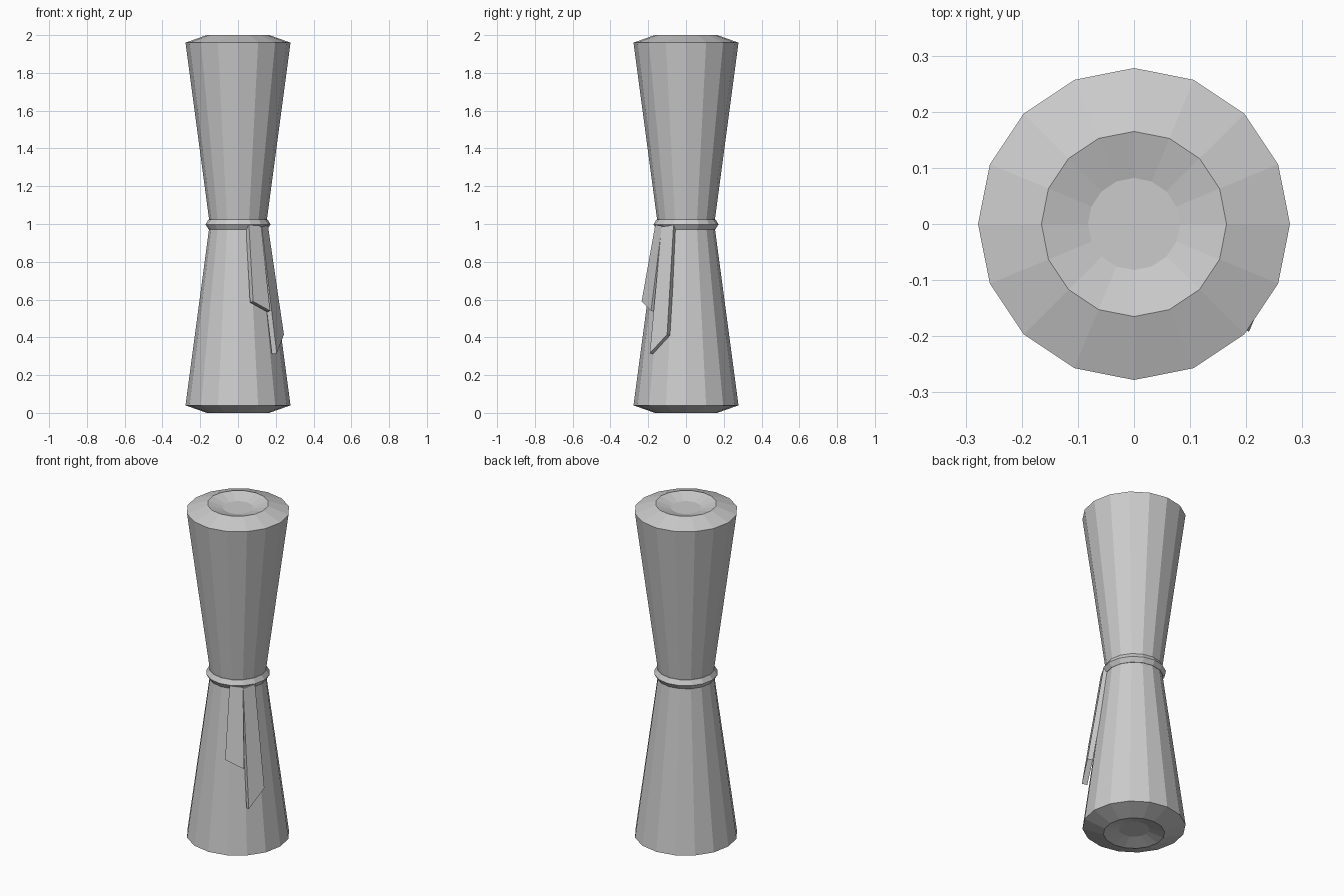
import bpy, math
from mathutils import Vector

if "Cube" in bpy.data.objects:
    bpy.data.objects.remove(bpy.data.objects["Cube"])

SIDES = 16


def make(name, verts, faces):
    mesh = bpy.data.meshes.new(name)
    mesh.from_pydata(verts, [], faces)
    mesh.update()
    ob = bpy.data.objects.new(name, mesh)
    bpy.context.collection.objects.link(ob)
    return ob


def lathe(name, profile, closed=False):
    # Spin (radius, z) points from bottom to top into a faceted solid
    verts = [(r * math.cos(2 * math.pi * i / SIDES), r * math.sin(2 * math.pi * i / SIDES), z)
             for r, z in profile for i in range(SIDES)]
    n = len(profile)
    faces = []
    for k in range(n if closed else n - 1):
        a, b = k * SIDES, (k + 1) % n * SIDES
        for i in range(SIDES):
            j = (i + 1) % SIDES
            faces.append((a + i, a + j, b + j, b + i))
    if not closed:
        faces.append(tuple(reversed(range(SIDES))))
        faces.append(tuple(range((n - 1) * SIDES, n * SIDES)))
    return make(name, verts, faces)


def ribbon(name, corners, thickness):
    # Thin slab: outer quad, thickened towards the axis
    outer = [Vector(c) for c in corners]
    normal = (outer[1] - outer[0]).cross(outer[3] - outer[0]).normalized()
    inner = [c - normal * thickness for c in outer]
    faces = [(0, 1, 2, 3), (7, 6, 5, 4)]
    faces += [(i, i + 4, (i + 1) % 4 + 4, (i + 1) % 4) for i in range(4)]
    return make(name, outer + inner, faces)


# Waisted bundle with bevelled, dished ends (mirrored about the middle)
half = [(0.082, 0.025), (0.165, 0.0), (0.278, 0.04), (0.15, 1.0)]
lathe("bundle", half + [(r, 2 - z) for r, z in reversed(half[:-1])])

# Binding cord round the waist
lathe("binding_cord", [(0.14, 0.972), (0.156, 0.972), (0.172, 0.998),
                       (0.156, 1.025), (0.14, 1.025)], closed=True)

# Hanging cord ends: bottom left, bottom right, top right, top left
ribbon("short_cord_end", [(0.08, -0.235, 0.59), (0.17, -0.185, 0.54),
                          (0.122, -0.128, 0.99), (0.058, -0.163, 0.995)], 0.03)
ribbon("long_cord_end", [(0.205, -0.192, 0.315), (0.243, -0.10, 0.415),
                         (0.158, -0.066, 0.995), (0.125, -0.13, 0.985)], 0.03)
